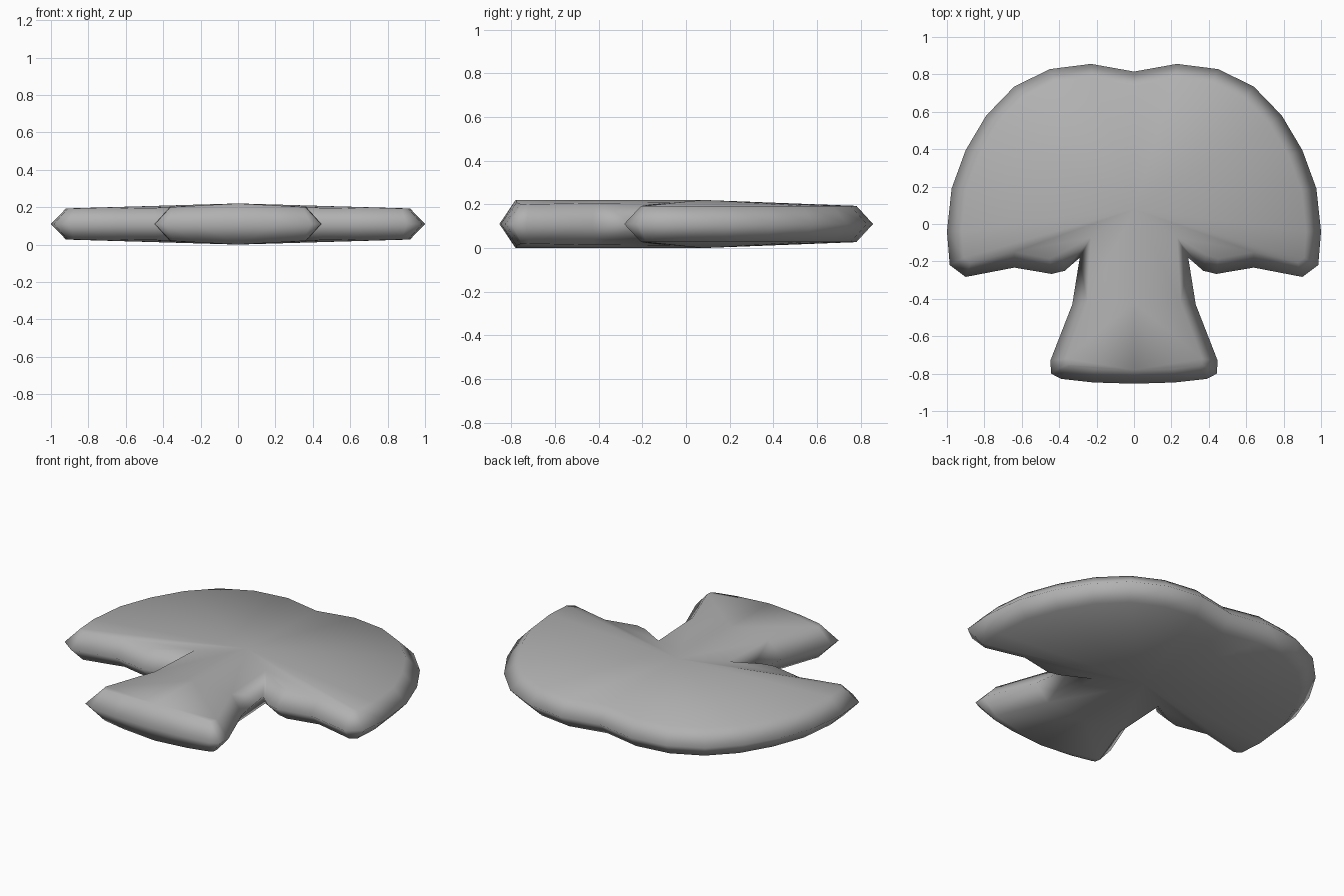
import bpy, bmesh

if "Cube" in bpy.data.objects:
    bpy.data.objects.remove(bpy.data.objects["Cube"])

MID = 0.11
# Right half outline: outer rim x, y and matching inner bevel x, y
RIM = [
    (0.00, 0.815, 0.00, 0.735), (0.23, 0.856, 0.22, 0.78), (0.45, 0.828, 0.42, 0.753),
    (0.64, 0.735, 0.59, 0.67), (0.79, 0.58, 0.725, 0.535), (0.90, 0.395, 0.827, 0.362),
    (0.975, 0.19, 0.897, 0.175), (1.00, -0.04, 0.92, -0.04), (0.985, -0.22, 0.91, -0.18),
    (0.90, -0.283, 0.875, -0.205), (0.64, -0.233, 0.64, -0.15), (0.44, -0.267, 0.45, -0.185),
    (0.37, -0.25, 0.385, -0.165), (0.29, -0.18, 0.23, -0.07),
    (0.33, -0.43, 0.25, -0.42), (0.447, -0.73, 0.365, -0.72), (0.443, -0.80, 0.36, -0.75),
    (0.39, -0.828, 0.345, -0.757), (0.22, -0.847, 0.21, -0.775), (0.00, -0.854, 0.00, -0.78),
]
CAP_END, NOTCH = 10, 13

bm = bmesh.new()
outer = [bm.verts.new((r[0], r[1], MID)) for r in RIM]


def half_height(x, y):
    # The stem crowns towards its centre line
    return 0.083 + (0.027 * max(0, 1 - x / 0.5) if y < 0 else 0)


def build_side(s):
    inner = [bm.verts.new((x, y, MID + s * half_height(x, y))) for _, _, x, y in RIM]
    cap_mid = bm.verts.new((0, 0.08, MID + s * 0.11))
    stem_mid = bm.verts.new((0, -0.42, MID + s * 0.11))
    # Rounded rim
    for i in range(len(RIM) - 1):
        bm.faces.new((outer[i], outer[i + 1], inner[i + 1], inner[i]))
    # Cap surface, with the underside of the cap running to the notch
    for i in range(CAP_END):
        bm.faces.new((inner[i], inner[i + 1], cap_mid))
    bm.faces.new((inner[CAP_END], inner[NOTCH], cap_mid))
    for i in range(CAP_END, NOTCH - 1):
        bm.faces.new((inner[i], inner[i + 1], inner[NOTCH]))
    # Stem surface
    bm.faces.new((cap_mid, inner[NOTCH], inner[NOTCH + 1], stem_mid))
    bm.faces.new((stem_mid, inner[NOTCH + 1], inner[NOTCH + 2], inner[-1]))
    for i in range(NOTCH + 2, len(RIM) - 2):
        bm.faces.new((inner[i], inner[i + 1], inner[-1]))


build_side(1)
build_side(-1)
bmesh.ops.recalc_face_normals(bm, faces=bm.faces)

# Mirror the half in the mesh so the whole surface shades smoothly
dup = bmesh.ops.duplicate(bm, geom=bm.verts[:] + bm.edges[:] + bm.faces[:])["geom"]
for v in dup:
    if isinstance(v, bmesh.types.BMVert):
        v.co.x *= -1
bmesh.ops.remove_doubles(bm, verts=bm.verts, dist=0.0005)
bmesh.ops.recalc_face_normals(bm, faces=bm.faces)
for f in bm.faces:
    f.smooth = True

mesh = bpy.data.meshes.new("mushroom_slice")
bm.to_mesh(mesh)
bm.free()
obj = bpy.data.objects.new("mushroom_slice", mesh)
bpy.context.collection.objects.link(obj)

# Darker grey flesh
mat = bpy.data.materials.new("mushroom_grey")
mat.diffuse_color = (0.44, 0.44, 0.44, 1)
mat.use_nodes = True
mat.node_tree.nodes["Principled BSDF"].inputs["Base Color"].default_value = mat.diffuse_color
mesh.materials.append(mat)
